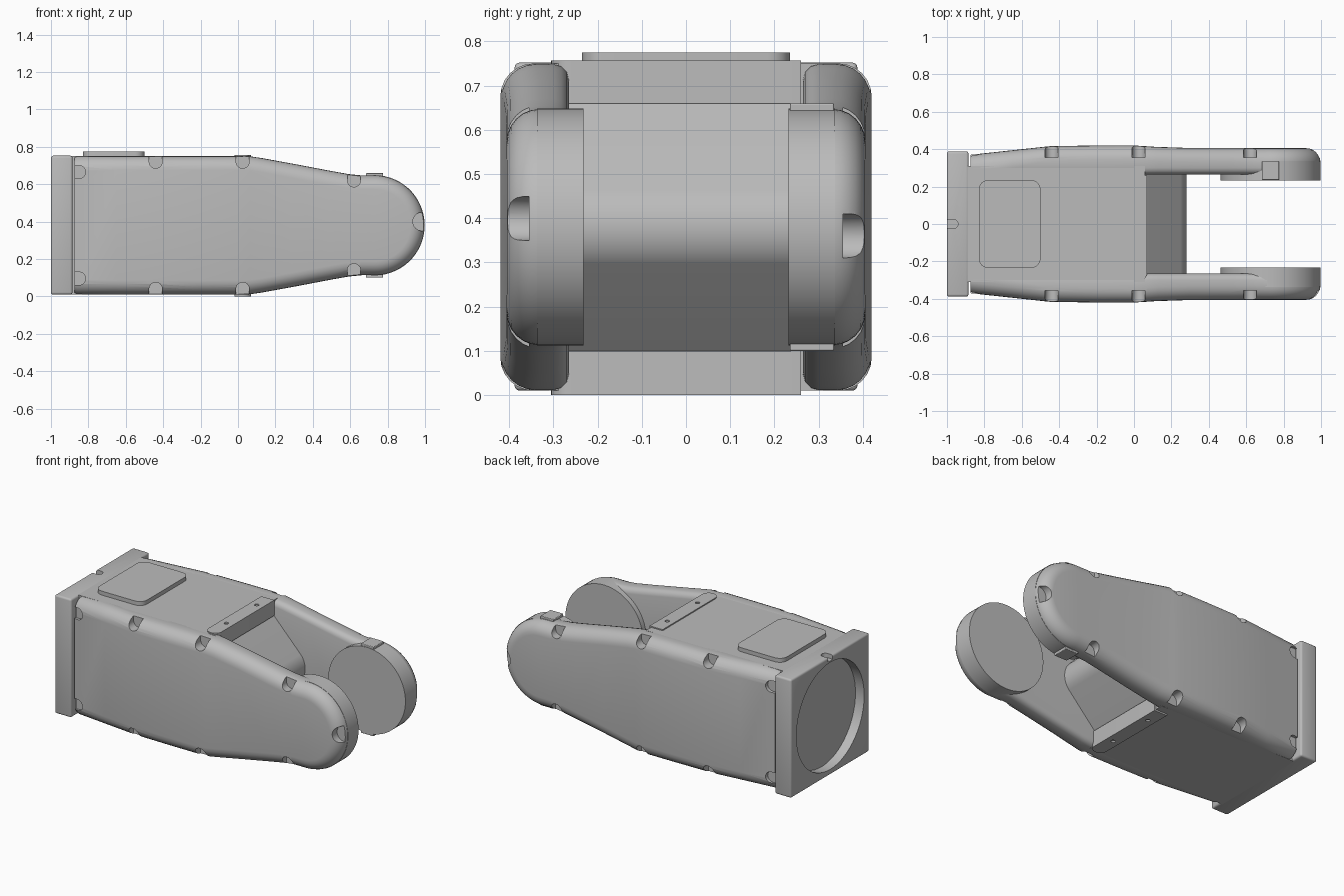
import bpy, bmesh, math
from mathutils import Matrix, Vector

if "Cube" in bpy.data.objects:
    bpy.data.objects.remove(bpy.data.objects["Cube"], do_unlink=True)

MID = 0.38  # height of the arm axis
grey = bpy.data.materials.new("machined_grey")
grey.use_nodes = True
colour = (0.5, 0.5, 0.5, 1)
grey.diffuse_color = colour
grey.node_tree.nodes["Principled BSDF"].inputs["Base Color"].default_value = colour


def finish(name, bm):
    bmesh.ops.recalc_face_normals(bm, faces=bm.faces)
    mesh = bpy.data.meshes.new(name)
    bm.to_mesh(mesh)
    bm.free()
    mesh.materials.append(grey)
    ob = bpy.data.objects.new(name, mesh)
    bpy.context.collection.objects.link(ob)
    return ob


def smooth(ob):
    bpy.ops.object.select_all(action='DESELECT')
    ob.select_set(True)
    bpy.context.view_layer.objects.active = ob
    bpy.ops.object.shade_smooth_by_angle(angle=math.radians(32))


def prism(name, points, start, end, axis):
    """Extrude a 2D outline along y (points are x, z) or z (points are x, y)."""
    place = (lambda p, t: (p[0], t, p[1])) if axis == 'y' else (lambda p, t: (p[0], p[1], t))
    bm = bmesh.new()
    face = bm.faces.new([bm.verts.new(place(p, start)) for p in points])
    top = bmesh.ops.extrude_face_region(bm, geom=[face])["geom"]
    shift = Vector(place((0, 0), end - start))
    bmesh.ops.translate(bm, vec=shift, verts=[v for v in top if isinstance(v, bmesh.types.BMVert)])
    return finish(name, bm)


def box(name, lo, hi, bevel=0):
    bm = bmesh.new()
    size = Vector(hi) - Vector(lo)
    mat = Matrix.Translation((Vector(lo) + Vector(hi)) / 2) @ Matrix.Diagonal((*size, 1))
    bmesh.ops.create_cube(bm, size=1, matrix=mat)
    if bevel:
        bmesh.ops.bevel(bm, geom=bm.edges[:], offset=bevel, segments=3, profile=0.5, affect='EDGES')
    return finish(name, bm)


def arc(cx, cy, r, a, b, n=16):
    return [(cx + r * math.cos(math.radians(a + (b - a) * i / n)),
             cy + r * math.sin(math.radians(a + (b - a) * i / n))) for i in range(n + 1)]


def slot(cx, cy, r, heading, length=0.2):
    """U-shaped outline, round at the centre and open towards the heading."""
    pts = arc(cx, cy, r, heading + 90, heading + 270)
    d = Vector((math.cos(math.radians(heading)), math.sin(math.radians(heading)))) * length
    return pts + [(pts[-1][0] + d.x, pts[-1][1] + d.y), (pts[0][0] + d.x, pts[0][1] + d.y)]


def cut(ob, cutters):
    for c in cutters:
        mod = ob.modifiers.new("cut", 'BOOLEAN')
        mod.operation, mod.solver, mod.object = 'DIFFERENCE', 'EXACT', c
    dg = bpy.context.evaluated_depsgraph_get()
    mesh = bpy.data.meshes.new_from_object(ob.evaluated_get(dg))
    ob.modifiers.clear()
    ob.data = mesh
    for c in cutters:
        bpy.data.objects.remove(c, do_unlink=True)


# Upper half of the side outline: x, half height
HALF = [(-0.875, 0.362), (-0.862, 0.37), (-0.65, 0.37), (-0.45, 0.37), (-0.2, 0.37), (0, 0.37), (0.07, 0.368),
        (0.13, 0.359), (0.3, 0.328), (0.5, 0.29), (0.59, 0.274), (0.66, 0.267)] + arc(0.73, 0, 0.267, 90, 0, 20)
WIDTHS = [(-0.875, 0.37), (-0.45, 0.416), (-0.35, 0.42), (0, 0.42), (0.2, 0.407), (1, 0.405)]


def outer(x):
    for (xa, ya), (xb, yb) in zip(WIDTHS, WIDTHS[1:]):
        if x <= xb:
            return ya + (yb - ya) * max(0, x - xa) / (xb - xa)
    return WIDTHS[-1][1]


def inset(d):
    """Half outline moved inwards by d."""
    out = []
    for i, (x, h) in enumerate(HALF):
        a, b = HALF[max(i - 1, 0)], HALF[min(i + 1, len(HALF) - 1)]
        n = Vector((a[1] - b[1], b[0] - a[0])).normalized()
        if i < 2:
            n = Vector((0, 1))
        if i == len(HALF) - 1:
            n = Vector((1, 0))
        out.append((x - n.x * d, h - n.y * d))
    return out


def side_shell(name, side):
    # Stacked outlines with rounded inner and outer rims
    bm = bmesh.new()
    rings = []
    steps = [(0.035, a, False) for a in (0, 30, 60, 90)] + [(0.075, a, True) for a in range(0, 91, 15)]
    for r, deg, is_outer in steps:
        a = math.radians(deg)
        d = r * (1 - math.cos(a)) if is_outer else r * (1 - math.sin(a))
        pts = inset(d)
        ring = []
        for sign in (1, -1):
            for x, h in (pts if sign > 0 else pts[-2::-1]):
                y = outer(x) - r * (1 - math.sin(a)) if is_outer else 0.265 + r * (1 - math.cos(a))
                ring.append(bm.verts.new((x, side * y, MID + sign * h)))
        rings.append(ring)
    n = len(rings[0])
    for a, b in zip(rings, rings[1:]):
        for i in range(n):
            j = (i + 1) % n
            bm.faces.new((a[i], a[j], b[j], b[i]))
    for ring in (rings[0], rings[-1]):
        for i in range(n // 2):
            quad = [ring[i], ring[i + 1], ring[n - 2 - i], ring[n - 1 - i]]
            bm.faces.new(list(dict.fromkeys(quad)))
    ob = finish(name, bm)

    # Screw pockets along the rim
    outlines = [slot(0.985, MID - side * 0.02, 0.05, 0)]
    for sign, heading in ((1, 90), (-1, 270)):
        outlines += [slot(x, MID + sign * h, 0.035, heading)
                     for x, h in ((-0.44, 0.34), (0.025, 0.34), (0.62, 0.24))]
        outlines.append(slot(-0.85, MID + sign * 0.285, 0.035, 180))
    cut(ob, [prism("pocket_cutter", o, side * 0.355, side * 0.5, 'y') for o in outlines])
    smooth(ob)


for label, side in (("left", 1), ("right", -1)):
    side_shell(label + "_side_shell", side)
    # Round joint boss inside the fork tip
    smooth(prism(label + "_joint_boss", arc(0.73, MID, 0.268, 0, 354, 59), side * 0.232, side * 0.337, 'y'))

# Stop tabs on the left boss
for label, lo, hi in (("upper", 0.6, 0.66), ("lower", 0.1, 0.16)):
    box(label + "_stop_tab", (0.685, 0.235, lo), (0.775, 0.335, hi), 0.004)

# Central body with a wedge-shaped nose between the fork arms
upper = [(-0.9, 0.37), (0.06, 0.37), (0.06, 0.28)] + arc(0.155, 0, 0.125, 42, 0, 10)
profile = upper + [(x, -h) for x, h in upper[-2::-1]]
smooth(prism("central_body", [(x, MID + h) for x, h in profile], -0.31, 0.31, 'y'))

# Cross plates above and below, with bolt holes
for label, lo, hi in (("upper", 0.66, 0.757), ("lower", 0.0, 0.1)):
    outline = [(0.07, 0.26), (-0.02, 0.26)] + arc(0.025, -0.26, 0.045, 180, 360)
    plate = prism(label + "_cross_plate", outline, lo, hi, 'z')
    face_z = hi if label == "upper" else lo
    cut(plate, [prism("hole_cutter", arc(0.025, y, 0.013, 0, 345, 15), face_z - 0.03, face_z + 0.03, 'z')
                for y in (-0.15, 0.15)])
    smooth(plate)

# Raised access cover
corners = [(-0.55, 0.185, 0), (-0.78, 0.185, 90), (-0.78, -0.185, 180), (-0.55, -0.185, 270)]
cover = [p for x, y, a in corners for p in arc(x, y, 0.05, a, a + 90, 6)]
smooth(prism("access_cover", cover, 0.745, 0.775, 'z'))

# Mounting flange with round recess and locating slot
flange = box("mounting_flange", (-1, -0.388, 0.01), (-0.885, 0.388, 0.752), 0.012)
bore = prism("bore_cutter", arc(0, 0, 0.335, 0, 354, 59), -0.1, 0.06, 'z')
bore.data.transform(Matrix.Translation((-1, 0, MID)) @ Matrix.Rotation(math.radians(90), 4, 'Y'))
cut(flange, [bore, prism("slot_cutter", slot(-0.965, 0, 0.024, 180), 0.725, 0.9, 'z')])
smooth(flange)
